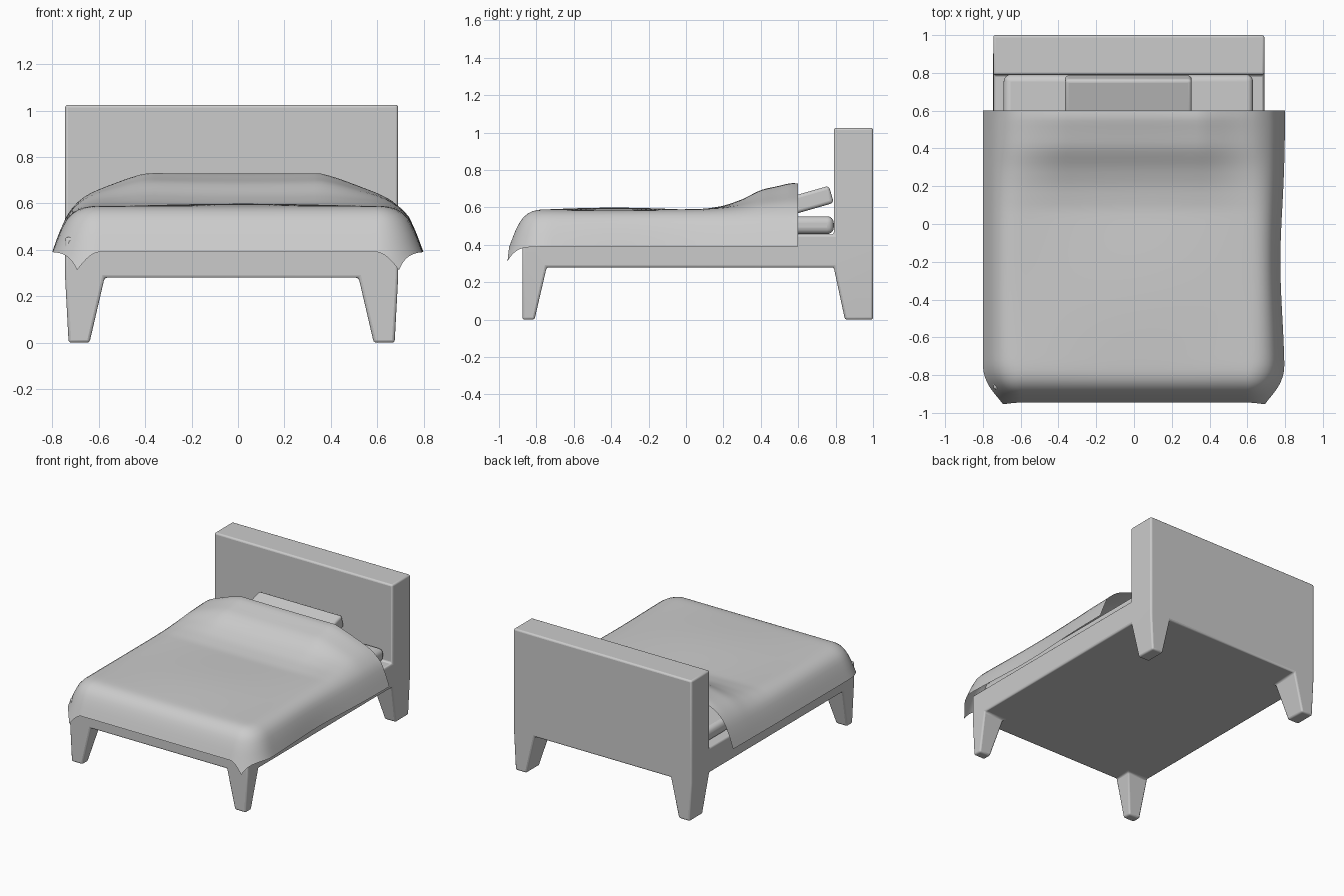
import bpy, bmesh, math
from mathutils import Vector

if "Cube" in bpy.data.objects:
    bpy.data.objects.remove(bpy.data.objects["Cube"])


def finish(name, bm, bevel=0.0, segs=3, angle=35):
    bmesh.ops.recalc_face_normals(bm, faces=bm.faces)
    me = bpy.data.meshes.new(name)
    bm.to_mesh(me)
    bm.free()
    ob = bpy.data.objects.new(name, me)
    bpy.context.collection.objects.link(ob)
    if bevel:
        m = ob.modifiers.new("bevel", 'BEVEL')
        m.width, m.segments, m.limit_method = bevel, segs, 'ANGLE'
        m.angle_limit = math.radians(30)
    bpy.ops.object.select_all(action='DESELECT')
    ob.select_set(True)
    bpy.context.view_layer.objects.active = ob
    bpy.ops.object.shade_smooth_by_angle(angle=math.radians(angle))
    return ob


def rounded_box(name, centre, size, bevel, tilt=0.0):
    bm = bmesh.new()
    bmesh.ops.create_cube(bm, size=1)
    for v in bm.verts:
        v.co = Vector(a * b for a, b in zip(v.co, size))
    ob = finish(name, bm, bevel, 4)
    ob.location = centre
    ob.rotation_euler.x = tilt
    return ob


def interp(pts, t):
    if t <= pts[0][0]:
        return pts[0][1]
    for (a, p), (b, q) in zip(pts, pts[1:]):
        if t <= b:
            return p + (q - p) * (t - a) / (b - a)
    return pts[-1][1]


# frame: tapered legs, platform and headboard as one solid of stacked cells
XS = [-0.745, -0.575, 0.52, 0.69]
YS = [-0.875, -0.745, 0.79, 1.0]
XS_FOOT = [-0.73, -0.64, 0.585, 0.675]
YS_FOOT = [-0.875, -0.81, 0.85, 1.0]
ZS = [0.0, 0.28, 0.455, 1.025]
cells = {(i, j, 1) for i in range(3) for j in range(3)}
cells |= {(i, j, 0) for i in (0, 2) for j in (0, 2)}
cells |= {(i, 2, 2) for i in range(3)}
bm = bmesh.new()
verts = {}


def corner(key):
    if key not in verts:
        i, j, k = key
        x, y = (XS_FOOT[i], YS_FOOT[j]) if k == 0 else (XS[i], YS[j])
        verts[key] = bm.verts.new((x, y, ZS[k]))
    return verts[key]


for c in sorted(cells):
    for ax in range(3):
        for side in (0, 1):
            n = list(c)
            n[ax] += 2 * side - 1
            if tuple(n) in cells:
                continue
            loop = []
            for p, q in ((0, 0), (1, 0), (1, 1), (0, 1)):
                k = list(c)
                k[ax] += side
                k[(ax + 1) % 3] += p
                k[(ax + 2) % 3] += q
                loop.append(corner(tuple(k)))
            bm.faces.new(loop)
finish("bed_frame", bm, 0.012)

# mattress and tilted pillow
rounded_box("mattress", (-0.03, -0.02, 0.505), (1.32, 1.62, 0.095), 0.035)
rounded_box("pillow", (-0.03, 0.585, 0.615), (0.67, 0.4, 0.095), 0.018, math.radians(16))

# blanket: draped sheet, flat on top, hanging over both sides and the foot
OUT = [(0, 0), (.08, .08), (.115, .112), (.15, .138), (.22, .17), (.3, .2), (.38, .23)]
DROP = [(0, 0), (.05, .002), (.08, .01), (.115, .028), (.15, .055), (.22, .12), (.3, .2), (.38, .28)]
RISE = [(0.08, 0), (.2, .02), (.3, .055), (.4, .108), (.5, .128), (.57, .145), (.6, .138)]
WIDTH = [(.38, 1), (.46, .82), (.62, .38), (.72, .08), (.8, 0)]
HALF, FOOT, HEAD, HANG = 0.6, -0.745, 0.6, 0.3


def drape(a, b):
    da, db = max(0, abs(a) - HALF), max(0, FOOT - b)
    d = (da ** 3 + db ** 3) ** (1 / 3)
    t = math.atan2(db, da) / (math.pi / 2)
    ang = (1 - (1 - t) ** 1.9) * math.pi / 2      # corner folds gather at the foot
    out = interp(OUT, d)
    sx = 1 if a > 0 else -1
    x = sx * (min(abs(a), HALF) + out * math.cos(ang))
    y = max(b, FOOT) - (out * math.sin(ang) if db else 0)
    if sx > 0 and da:
        x -= 0.025 * math.exp(-((b + 0.2) / 0.4) ** 2) * da / HANG
    z = 0.59 - interp(DROP, d) + interp(RISE, y) * interp(WIDTH, abs(x + 0.02))
    z += 0.009 * math.sin(3.2 * x + 1.5) * math.sin(4.5 * y + 3.3) * max(0, 1 - d / 0.1)
    return x, y, z


NX, NY = 60, 60
bm = bmesh.new()
rows = []
for j in range(NY + 1):
    b = FOOT - HANG + (HEAD - FOOT + HANG) * j / NY
    rows.append([bm.verts.new(drape((2 * i / NX - 1) * (HALF + HANG), b)) for i in range(NX + 1)])
for r, s in zip(rows, rows[1:]):
    for i in range(NX):
        bm.faces.new((r[i], r[i + 1], s[i + 1], s[i]))
for _ in range(2):
    inner = [v for v in bm.verts if not v.is_boundary]
    bmesh.ops.smooth_vert(bm, verts=inner, factor=0.5, use_axis_x=True, use_axis_y=True, use_axis_z=True)
finish("blanket", bm, angle=60)
